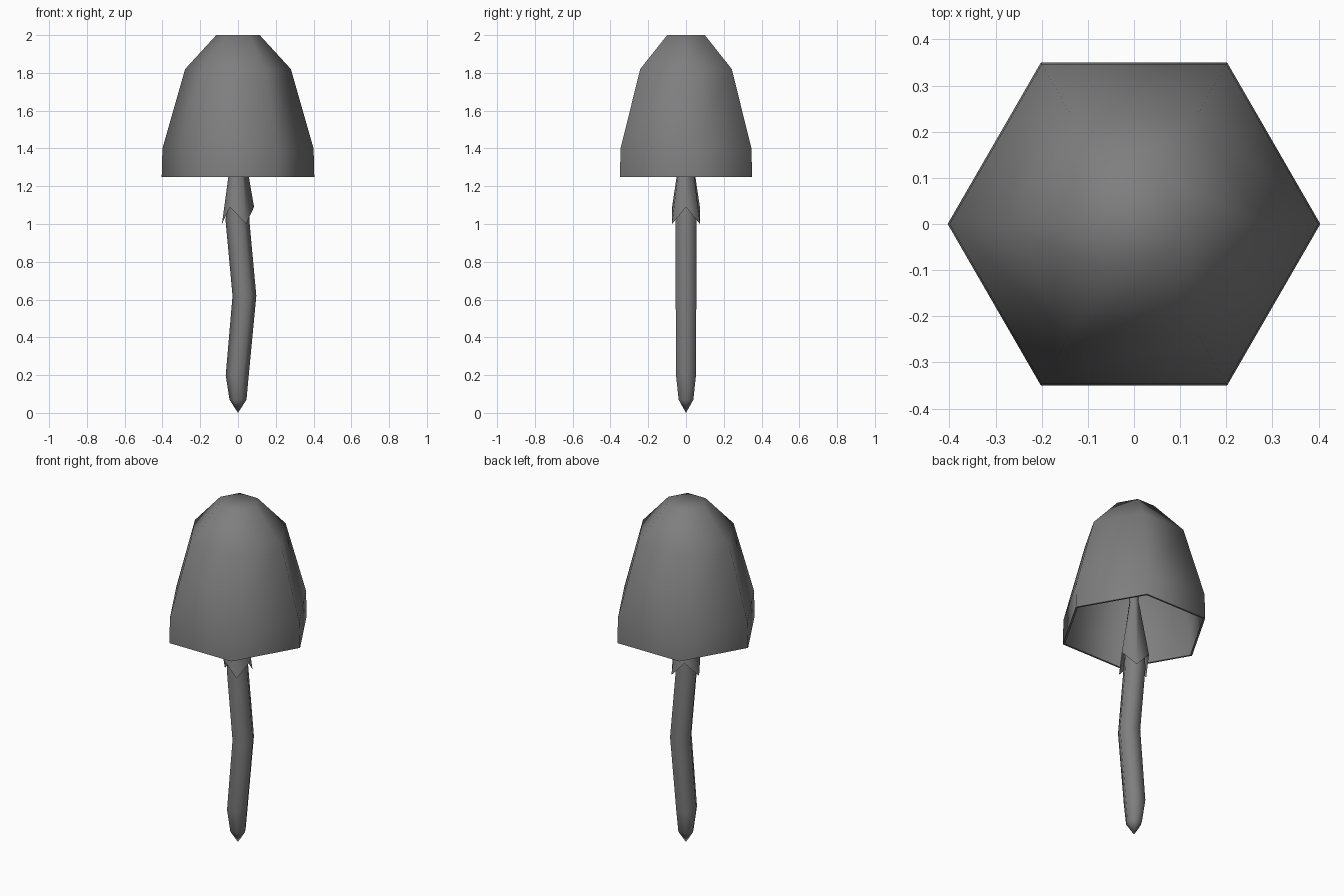
import bpy
import bmesh
from math import cos, sin, pi, radians

SIDES = 6

cube = bpy.data.objects.get("Cube")
if cube:
    bpy.data.objects.remove(cube, do_unlink=True)

GREY = (0.21, 0.21, 0.21, 1)
grey = bpy.data.materials.new("plain grey")
grey.use_nodes = True
grey.diffuse_color = GREY
grey.node_tree.nodes["Principled BSDF"].inputs["Base Color"].default_value = GREY


def hex_ring(bm, z, radius, x=0.0, odd_drop=0.0):
    """Six-sided ring; every second corner hangs lower by odd_drop."""
    return [bm.verts.new((x + radius * cos(i * 2 * pi / SIDES),
                          radius * sin(i * 2 * pi / SIDES),
                          z - odd_drop * (i % 2))) for i in range(SIDES)]


def bridge(bm, rings):
    for low, high in zip(rings, rings[1:]):
        for i in range(SIDES):
            j = (i + 1) % SIDES
            bm.faces.new((low[i], low[j], high[j], high[i]))


def finish(bm, name):
    bmesh.ops.recalc_face_normals(bm, faces=bm.faces[:])
    mesh = bpy.data.meshes.new(name)
    bm.to_mesh(mesh)
    bm.free()
    mesh.materials.append(grey)
    obj = bpy.data.objects.new(name, mesh)
    bpy.context.collection.objects.link(obj)
    bpy.ops.object.select_all(action="DESELECT")
    obj.select_set(True)
    bpy.context.view_layer.objects.active = obj
    bpy.ops.object.shade_smooth_by_angle(angle=radians(80))
    return obj


# Hollow cap: up the inside, round the rim, up the outside
WALL = 0.012
outer = [(1.25, 0.404), (1.40, 0.40), (1.82, 0.28), (2.0, 0.115)]
inner = [(1.25, 0.392), (1.40, 0.388), (1.82 - WALL / 2, 0.268), (2.0 - WALL, 0.109)]
bm = bmesh.new()
rings = [hex_ring(bm, z, r) for z, r in inner[::-1] + outer]
bridge(bm, rings)
bm.faces.new(rings[0])
bm.faces.new(rings[-1])
finish(bm, "cap")

# Bent stem with a pointed foot, thinning inside the cap
stem = [(0.07, 0.045, 0.0), (0.20, 0.061, -0.004), (0.62, 0.063, 0.034),
        (1.02, 0.063, -0.003), (1.12, 0.058, 0.0), (1.40, 0.026, 0.0), (1.99, 0.02, 0.0)]
bm = bmesh.new()
rings = [hex_ring(bm, z, r, x) for z, r, x in stem]
bridge(bm, rings)
tip = bm.verts.new((0, 0, 0))
for i in range(SIDES):
    bm.faces.new((tip, rings[0][(i + 1) % SIDES], rings[0][i]))
bm.faces.new(rings[-1])
finish(bm, "stem")

# Ragged skirt below the cap
bm = bmesh.new()
bridge(bm, [hex_ring(bm, 1.09, 0.085, 0.0, 0.09), hex_ring(bm, 1.42, 0.028)])
skirt = finish(bm, "skirt")
